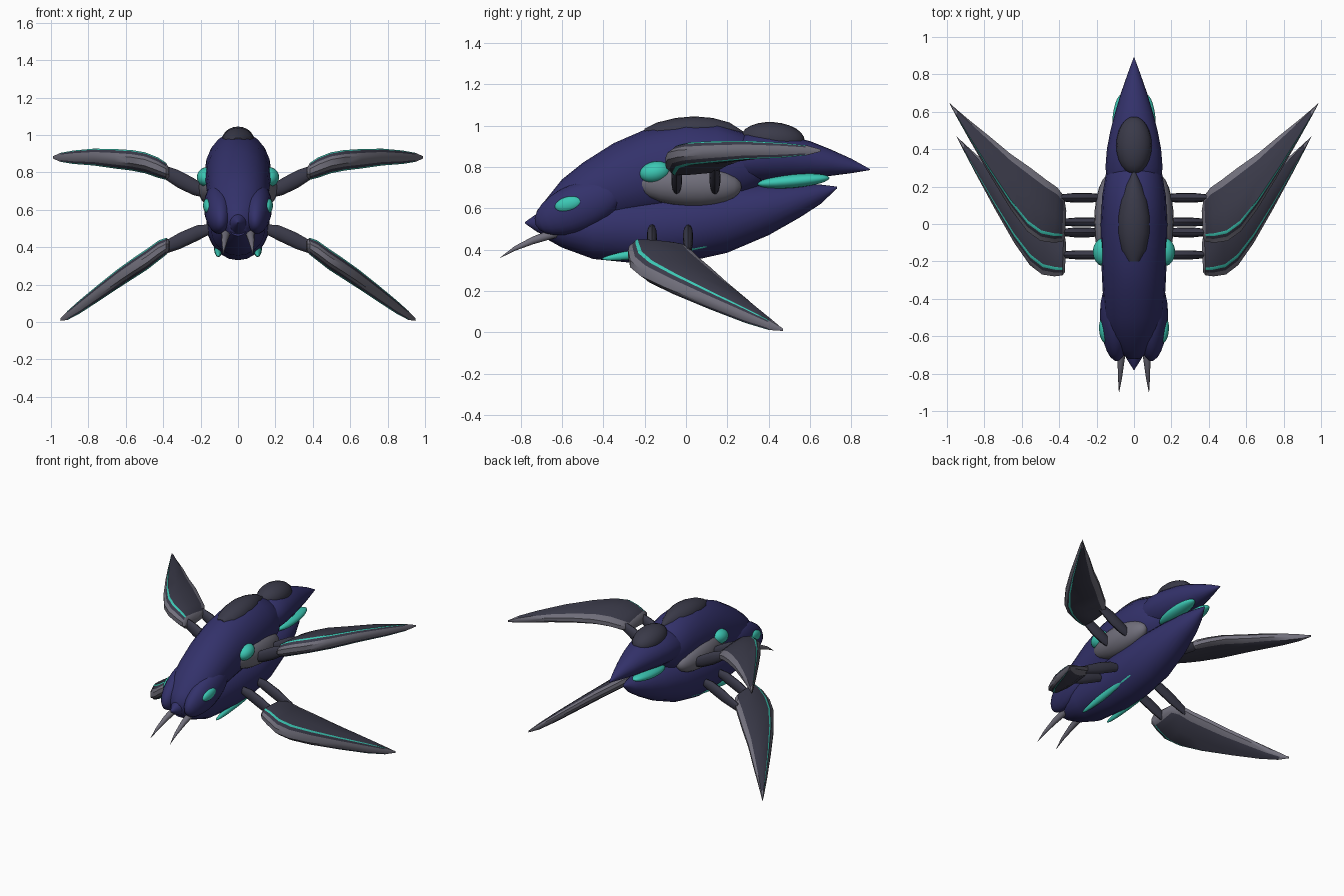
import bpy, bmesh, math
from mathutils import Matrix, Euler, Vector

if "Cube" in bpy.data.objects:
    bpy.data.objects.remove(bpy.data.objects["Cube"])


def material(name, rgb):
    mat = bpy.data.materials.new(name)
    mat.use_nodes = True
    mat.diffuse_color = (*rgb, 1)
    mat.node_tree.nodes["Principled BSDF"].inputs["Base Color"].default_value = (*rgb, 1)
    return mat


NAVY = material("navy shell", (.033, .031, .145))
DARK = material("dark panel", (.042, .042, .066))
GREY = material("grey metal", (.165, .16, .2))
TEAL = material("teal glow", (.045, .58, .46))


def finish(name, bm, mats, mirror=False, angle=40):
    bmesh.ops.recalc_face_normals(bm, faces=bm.faces[:])
    mesh = bpy.data.meshes.new(name)
    bm.to_mesh(mesh)
    bm.free()
    for mat in mats:
        mesh.materials.append(mat)
    obj = bpy.data.objects.new(name, mesh)
    bpy.context.scene.collection.objects.link(obj)
    bpy.ops.object.select_all(action='DESELECT')
    obj.select_set(True)
    bpy.context.view_layer.objects.active = obj
    bpy.ops.object.shade_smooth_by_angle(angle=math.radians(angle))
    if mirror:
        obj.modifiers.new("Mirror", 'MIRROR')
    return obj


def skin(bm, rings):
    """Bridge closed rings of points and cap the ends; returns faces by strip."""
    loops = [[bm.verts.new(p) for p in ring] for ring in rings]
    n = len(loops[0])
    strips = []
    for a, b in zip(loops, loops[1:]):
        strips.append([bm.faces.new((a[i], a[(i + 1) % n], b[(i + 1) % n], b[i]))
                       for i in range(n)])
    bm.faces.new(loops[0])
    bm.faces.new(loops[-1])
    return strips


def loft(name, sections, mat, axis='Y', sides=20, mirror=False):
    """Sections: position along axis, two centre coordinates, two radii."""
    rings = []
    for t, a, b, ra, rb in sections:
        ring = []
        for i in range(sides):
            ang = math.tau * i / sides
            p, q = a + ra * math.cos(ang), b + rb * math.sin(ang)
            ring.append((p, t, q) if axis == 'Y' else (t, p, q))
        rings.append(ring)
    bm = bmesh.new()
    skin(bm, rings)
    return finish(name, bm, [mat], mirror)


def hull(name, sections, mat):
    """Sections: y, half width, bottom z, top z."""
    return loft(name, [(y, 0, (lo + hi) / 2, w, (hi - lo) / 2)
                       for y, w, lo, hi in sections], mat)


def blob(name, centre, radii, mat, tilt=0, turn=0, mirror=True):
    bm = bmesh.new()
    rot = Euler((math.radians(tilt), 0, math.radians(turn))).to_matrix().to_4x4()
    place = (Matrix.Translation(centre) @ rot @ Matrix.Diagonal((*radii, 1))
             @ Matrix.Rotation(math.pi / 2, 4, 'X'))
    bmesh.ops.create_uvsphere(bm, u_segments=20, v_segments=12, radius=1, matrix=place)
    return finish(name, bm, [mat], mirror)


# Body shells
hull("upper_shell", [(-.72, .03, .5, .59), (-.68, .09, .46, .64), (-.6, .13, .46, .74),
                     (-.5, .155, .5, .82), (-.35, .168, .52, .915), (-.2, .175, .55, .98),
                     (0, .178, .58, 1.02), (.15, .17, .62, 1.01), (.27, .15, .65, .97),
                     (.36, .1, .7, .91)], NAVY)
hull("tail_shell", [(.22, .14, .73, .93), (.3, .153, .72, .965), (.4, .145, .725, .965),
                    (.5, .126, .735, .95), (.6, .1, .745, .925), (.7, .07, .757, .885),
                    (.8, .035, .77, .84), (.89, .002, .785, .79)], NAVY)
hull("lower_shell", [(-.69, .05, .46, .56), (-.6, .11, .41, .62), (-.45, .145, .355, .65),
                     (-.2, .16, .33, .68), (0, .17, .34, .7), (.2, .16, .385, .715),
                     (.4, .125, .47, .72), (.55, .085, .555, .72), (.65, .045, .62, .715),
                     (.73, .002, .695, .705)], NAVY)
hull("beak", [(-.66, .06, .46, .6), (-.72, .04, .485, .575), (-.78, .002, .527, .533)], NAVY)

# Dark back covers
hull("front_canopy", [(-.2, .03, .95, .985), (-.14, .068, .9, 1.015), (-.05, .085, .9, 1.037),
                      (.04, .086, .9, 1.045), (.13, .072, .9, 1.037), (.21, .045, .9, 1.015),
                      (.28, .008, .94, .97)], DARK)
blob("rear_canopy", (0, .42, .935), (.095, .155, .082), DARK, tilt=-4, mirror=False)

# Head and side details
blob("cheek", (.105, -.52, .605), (.076, .225, .115), NAVY, tilt=22, turn=-4)
blob("eye", (.164, -.57, .62), (.022, .066, .036), TEAL, tilt=14, turn=-6)
blob("side_pod", (.125, .01, .715), (.088, .26, .105), GREY, tilt=-3)
blob("pod_light", (.165, -.15, .775), (.055, .075, .052), TEAL, tilt=12)
blob("tail_light", (.062, .52, .732), (.055, .175, .033), TEAL, tilt=5)
blob("belly_light", (.105, -.12, .395), (.023, .29, .026), TEAL, tilt=8)
loft("fang", [(-.62, .062, .485, .026, .026), (-.74, .07, .445, .018, .02),
              (-.83, .075, .405, .01, .012), (-.9, .08, .36, .001, .001)],
     GREY, sides=10, mirror=True)

# Wing struts
for y in (-.045, .14):
    loft("upper_strut", [(.16, y, .69, .018, .03), (.24, y, .725, .026, .046),
                         (.32, y, .765, .026, .048), (.43, y, .82, .014, .03)],
         DARK, 'X', 12, True)
for y in (-.165, .01):
    loft("lower_strut", [(.12, y, .505, .016, .02), (.22, y, .475, .024, .042),
                         (.31, y, .435, .024, .044), (.43, y, .38, .014, .03)],
         DARK, 'X', 12, True)


def interp(x, table):
    for (xa, za), (xb, zb) in zip(table, table[1:]):
        if x <= xb:
            break
    return za + (zb - za) * (x - xa) / (xb - xa)


# Wing plan: leading point, trailing point, half thickness, from root to tip
PLAN = [(.37, -.08, .362, .07, .025), (.385, -.095, .375, .15, .045),
        (.43, -.1, .41, .195, .054), (.5, -.09, .47, .237, .056),
        (.57, -.04, .55, .298, .055), (.66, .08, .66, .375, .052),
        (.77, .26, .78, .475, .045), (.88, .45, .88, .555, .036),
        (.95, .575, .945, .61, .024), (.99, .65, .987, .647, .006)]
# Cross-section from leading to trailing edge: fraction, height, material of next strip
ACROSS = [(0, .3, 0), (.07, .6, 1), (.12, .88, 2), (.17, 1, 1), (.5, .9, 1), (.88, .65, 0)]


def wing(name, heights, stretch, shift):
    rings = []
    for lx, ly, tx, ty, thick in PLAN:
        lead, trail = Vector((lx, ly)), Vector((tx, ty))

        def point(v, h):
            p = lead.lerp(trail, v)
            x = .37 + (p.x - .37) * stretch
            return x, p.y + shift, interp(x, heights) + h * thick
        top = [point(v, h) for v, h, m in ACROSS] + [point(1, .25)]
        under = [point(v, -h) for v, h, m in ACROSS] + [point(1, -.25)]
        rings.append(top + under[::-1])
    bm = bmesh.new()
    strips = skin(bm, rings)
    kinds = [m for v, h, m in ACROSS]
    kinds = kinds + [0] + kinds[::-1] + [0]
    for row, strip in enumerate(strips):
        for face, kind in zip(strip, kinds):
            # grey rim wraps the root and the tip
            rim = row == 0 or row == len(strips) - 1
            face.material_index = 0 if rim else kind
    finish(name, bm, [GREY, DARK, TEAL], True, 35)


wing("upper_wing", [(.35, .785), (.4, .815), (.52, .86), (.76, .882), (1, .88)], 1, 0)
wing("lower_wing", [(.35, .415), (.4, .4), (.5, .325), (.6, .262), (.74, .16), (.82, .1),
                    (.91, .036), (.96, .006)], .935, -.18)
